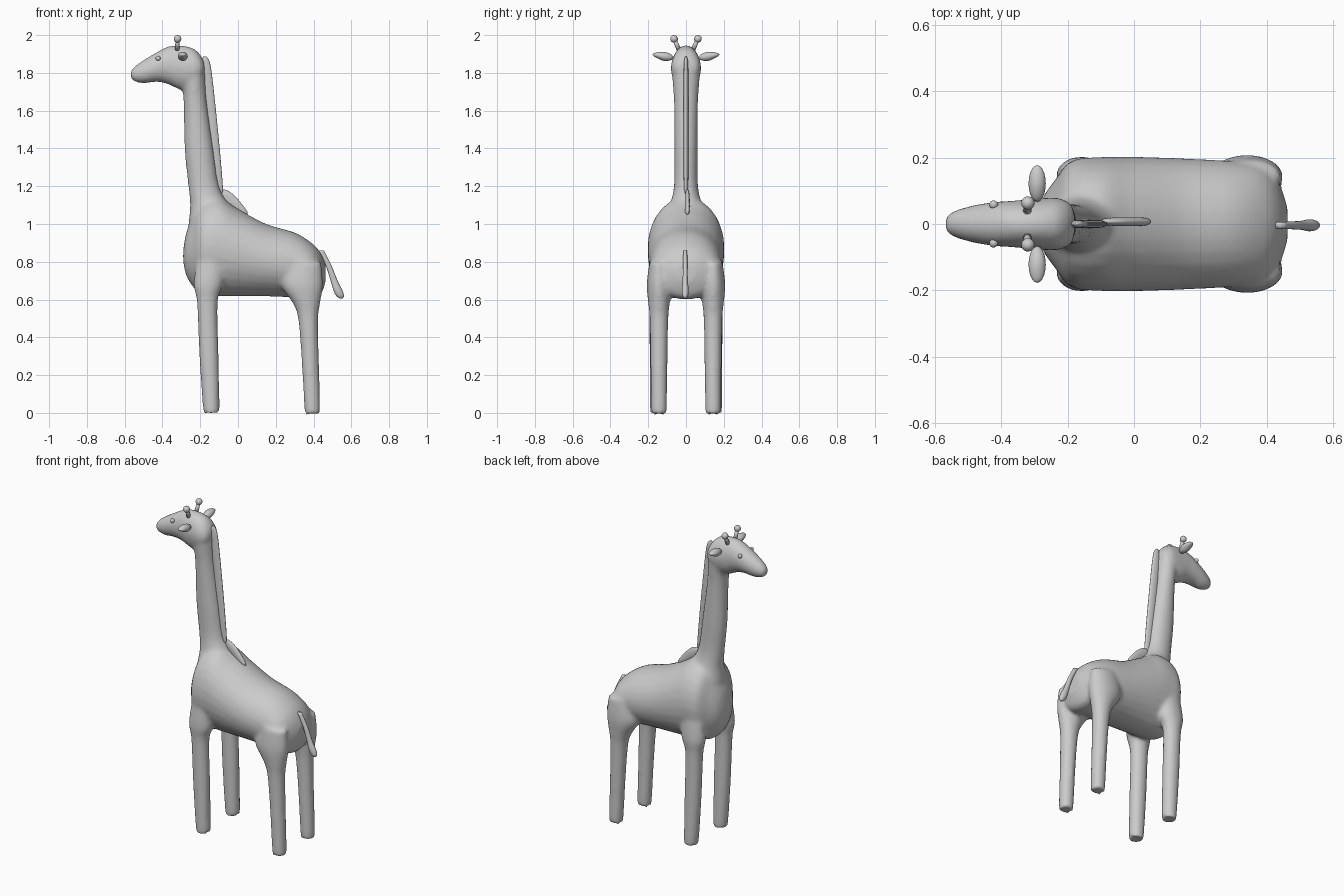
import bpy, bmesh, math
from mathutils import Vector, Matrix


def spline(rows, steps=5):
    """Catmull-Rom interpolation of profile rows."""
    out = []
    n = len(rows)
    for i in range(n - 1):
        p = [rows[max(0, min(n - 1, i + k))] for k in (-1, 0, 1, 2)]
        for s in range(steps):
            t = s / steps
            out.append([0.5 * (2 * b + (c - a) * t + (2 * a - 5 * b + 4 * c - d) * t * t
                               + (3 * b - a - 3 * c + d) * t ** 3) for a, b, c, d in zip(*p)])
    return out + [list(rows[-1])]


def loft(bm, axis, rows, y=0.0, sides=28):
    """Closed elliptical loft along x or z; row = (t, low, high, half width in y)."""
    rings = []
    for t, lo, hi, w in spline(rows):
        c, r = (lo + hi) / 2, (hi - lo) / 2
        ring = []
        for i in range(sides):
            a = math.tau * i / sides
            p, q = c + r * math.cos(a), y + w * math.sin(a)
            ring.append(bm.verts.new((t, q, p) if axis == 'x' else (p, q, t)))
        rings.append(ring)
    faces = [bm.faces.new(rings[0]), bm.faces.new(rings[-1])]
    for r0, r1 in zip(rings, rings[1:]):
        for i in range(sides):
            j = (i + 1) % sides
            faces.append(bm.faces.new((r0[i], r0[j], r1[j], r1[i])))
    bmesh.ops.recalc_face_normals(bm, faces=faces)


def ball(bm, centre, radii, rot=None):
    m = Matrix.Translation(centre) @ (rot or Matrix()) @ Matrix.Diagonal((*radii, 1))
    bmesh.ops.create_uvsphere(bm, u_segments=20, v_segments=12, radius=1, matrix=m)


def finish(name, bm):
    me = bpy.data.meshes.new(name)
    bm.to_mesh(me)
    bm.free()
    me.shade_smooth()
    ob = bpy.data.objects.new(name, me)
    bpy.context.collection.objects.link(ob)
    return ob


# Body, neck, head and legs, fused into one soft skin
bm = bmesh.new()
loft(bm, 'x', [(-0.29, 0.80, 0.86, 0.03), (-0.275, 0.73, 0.95, 0.08), (-0.24, 0.67, 1.04, 0.13),
               (-0.19, 0.63, 1.12, 0.19), (-0.10, 0.617, 1.14, 0.202), (0, 0.617, 1.08, 0.203),
               (0.15, 0.617, 1.0, 0.198), (0.3, 0.61, 0.955, 0.19), (0.39, 0.60, 0.90, 0.178),
               (0.435, 0.62, 0.85, 0.13), (0.463, 0.69, 0.79, 0.05)])
loft(bm, 'z', [(0.85, -0.27, 0.0, 0.14), (1.0, -0.262, -0.01, 0.13), (1.1, -0.253, -0.05, 0.088),
               (1.2, -0.263, -0.10, 0.064), (1.4, -0.283, -0.13, 0.062), (1.65, -0.288, -0.165, 0.064),
               (1.8, -0.30, -0.175, 0.075), (1.87, -0.29, -0.185, 0.07), (1.91, -0.27, -0.21, 0.04)])
loft(bm, 'x', [(-0.57, 1.775, 1.805, 0.018), (-0.55, 1.755, 1.832, 0.036), (-0.50, 1.745, 1.868, 0.053),
               (-0.43, 1.752, 1.91, 0.066), (-0.37, 1.74, 1.94, 0.07), (-0.30, 1.71, 1.946, 0.076),
               (-0.23, 1.72, 1.926, 0.079), (-0.19, 1.77, 1.88, 0.06), (-0.178, 1.80, 1.85, 0.03)])
for s in (1, -1):
    loft(bm, 'z', [(0.004, -0.175, -0.105, 0.036), (0.02, -0.185, -0.098, 0.043),
                   (0.3, -0.205, -0.102, 0.045), (0.58, -0.217, -0.108, 0.048),
                   (0.68, -0.235, -0.08, 0.055), (0.80, -0.22, -0.07, 0.045)], y=s * 0.148)
    loft(bm, 'z', [(-0.003, 0.36, 0.425, 0.035), (0.015, 0.352, 0.435, 0.042),
                   (0.3, 0.335, 0.428, 0.045), (0.50, 0.318, 0.425, 0.05),
                   (0.58, 0.29, 0.435, 0.057), (0.68, 0.23, 0.45, 0.065),
                   (0.80, 0.25, 0.44, 0.05)], y=s * 0.143)
body = finish("giraffe_body", bm)
rm = body.modifiers.new("fuse", 'REMESH')
rm.mode = 'VOXEL'
rm.voxel_size = 0.011
rm.use_smooth_shade = True
sm = body.modifiers.new("soften", 'SMOOTH')
sm.factor = 0.5
sm.iterations = 9

# Upright mane along the back of the neck
bm = bmesh.new()
loft(bm, 'z', [(1.165, -0.11, -0.09, 0.004), (1.19, -0.13, -0.08, 0.011), (1.4, -0.16, -0.097, 0.013),
               (1.65, -0.185, -0.122, 0.013), (1.82, -0.20, -0.142, 0.012),
               (1.87, -0.19, -0.155, 0.009), (1.888, -0.183, -0.17, 0.003)])
finish("neck_mane", bm)

# Short mane over the shoulders
bm = bmesh.new()
loft(bm, 'x', [(-0.11, 1.15, 1.175, 0.004), (-0.08, 1.12, 1.184, 0.011), (-0.04, 1.09, 1.168, 0.013),
               (0.0, 1.06, 1.13, 0.013), (0.035, 1.045, 1.087, 0.011), (0.05, 1.052, 1.064, 0.004)], y=0.007)
finish("shoulder_mane", bm)

# Tail with a thicker tuft
bm = bmesh.new()
loft(bm, 'z', [(0.606, 0.538, 0.554, 0.006), (0.62, 0.52, 0.561, 0.015), (0.65, 0.505, 0.552, 0.018),
               (0.70, 0.49, 0.527, 0.014), (0.78, 0.464, 0.495, 0.012), (0.86, 0.42, 0.455, 0.010)], y=-0.004)
finish("tail", bm)

# Eyes, horns and ears, mirrored across the head
for side, s in (("left", -1), ("right", 1)):
    bm = bmesh.new()
    ball(bm, (-0.423, s * 0.058, 1.877), (0.013, 0.013, 0.013))
    finish(side + "_eye", bm)

    bm = bmesh.new()
    base, tip = Vector((-0.322, s * 0.036, 1.92)), Vector((-0.32, s * 0.063, 1.98))
    d = tip - base
    q = Vector((0, 0, 1)).rotation_difference(d).to_matrix().to_4x4()
    bmesh.ops.create_cone(bm, segments=16, radius1=0.013, radius2=0.01, depth=d.length,
                          cap_ends=True, matrix=Matrix.Translation((base + tip) / 2) @ q)
    ball(bm, tip, (0.02, 0.02, 0.02))
    finish(side + "_horn", bm)

    bm = bmesh.new()
    ball(bm, (-0.292, s * 0.122, 1.888), (0.026, 0.056, 0.024), Matrix.Rotation(s * 0.15, 4, 'X'))
    for v in bm.verts:  # taper towards the tip
        k = max(0.0, (abs(v.co.y) - 0.12) / 0.056)
        v.co.z += (1.9 - v.co.z) * 0.4 * k
    finish(side + "_ear", bm)
